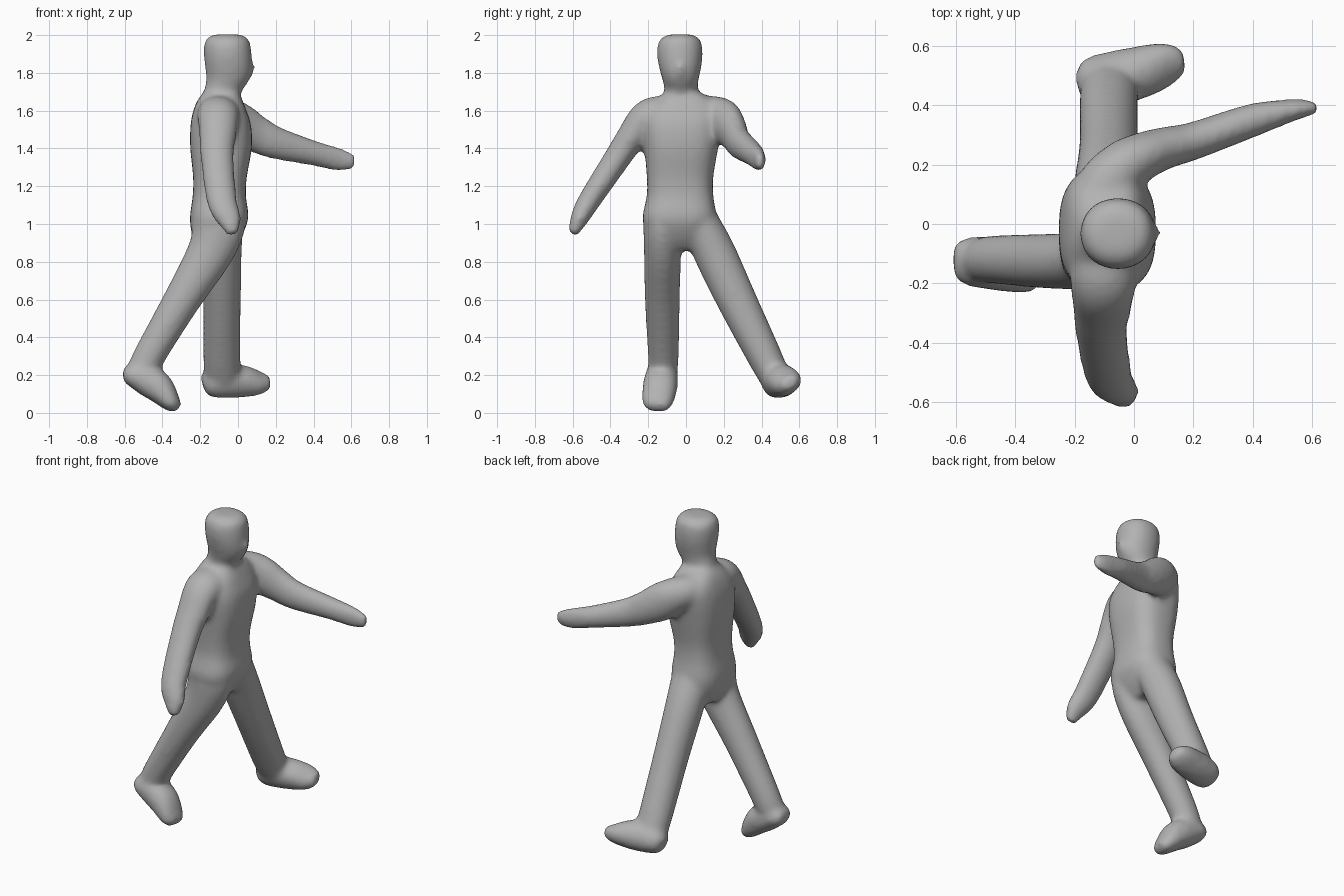
import bpy, bmesh, math
from mathutils import Vector

if "Cube" in bpy.data.objects:
    bpy.data.objects.remove(bpy.data.objects["Cube"], do_unlink=True)

SIDES, STEPS = 28, 5
X, Y, Z = (1, 0, 0), (0, 1, 0), (0, 0, 1)
bm = bmesh.new()


def catmull(p0, p1, p2, p3, t):
    return [0.5 * (2 * b + (c - a) * t + (2 * a - 5 * b + 4 * c - d) * t * t
                   + (3 * b - a - 3 * c + d) * t ** 3)
            for a, b, c, d in zip(p0, p1, p2, p3)]


def limb(keys, side, power=2.0, axis=None):
    """Loft rounded sections (x, y, z, half along side, half across) along a smooth path."""
    n = len(keys)
    rows = []
    for i in range(n - 1):
        quad = (keys[max(i - 1, 0)], keys[i], keys[i + 1], keys[min(i + 2, n - 1)])
        rows += [catmull(*quad, s / STEPS) for s in range(STEPS)]
    rows.append(keys[-1])
    rings = []
    for i, r in enumerate(rows):
        ahead, behind = rows[min(i + 1, len(rows) - 1)], rows[max(i - 1, 0)]
        t = Vector(axis) if axis else (Vector(ahead[:3]) - Vector(behind[:3])).normalized()
        u = Vector(side)
        u = (u - t * u.dot(t)).normalized()
        v = t.cross(u)
        ring = []
        for k in range(SIDES):
            a = 2 * math.pi * k / SIDES
            c, s = math.cos(a), math.sin(a)
            c = math.copysign(abs(c) ** (2 / power), c)
            s = math.copysign(abs(s) ** (2 / power), s)
            ring.append(bm.verts.new(Vector(r[:3]) + u * c * r[3] + v * s * r[4]))
        rings.append(ring)
    for lo, hi in zip(rings, rings[1:]):
        for k in range(SIDES):
            j = (k + 1) % SIDES
            bm.faces.new((lo[k], lo[j], hi[j], hi[k]))
    bm.faces.new(rings[0][::-1])
    bm.faces.new(rings[-1])


def upright(rows, power):
    """Loft level sections given as (z, x min, x max, y min, y max)."""
    limb([((a + b) / 2, (c + d) / 2, z, (b - a) / 2, (d - c) / 2)
          for z, a, b, c, d in rows], X, power, Z)


# Torso
upright([(0.86, -.20, -.04, -.12, .06), (0.93, -.24, .015, -.20, .13),
         (1.03, -.255, .055, -.23, .16), (1.15, -.24, .042, -.208, .145),
         (1.25, -.238, .047, -.208, .145), (1.40, -.253, .073, -.22, .17),
         (1.52, -.252, .07, -.23, .19), (1.60, -.237, .045, -.21, .19),
         (1.66, -.212, .022, -.15, .14), (1.70, -.18, .005, -.11, .07)], 2.7)

# Neck and head
upright([(1.62, -.18, .01, -.11, .06), (1.70, -.18, .02, -.112, .06),
         (1.76, -.168, .06, -.124, .066), (1.81, -.172, .074, -.138, .077),
         (1.88, -.18, .074, -.152, .088), (1.95, -.18, .066, -.150, .085),
         (1.985, -.163, .05, -.13, .068), (2.004, -.125, .01, -.09, .03)], 2.1)

# Slight ridge of the face
limb([(-.02, -.03, 1.84, .065, .07), (.04, -.03, 1.825, .045, .055),
      (.086, -.028, 1.81, .014, .025)], Y)

# Right arm, hanging out to the side
limb([(-.105, -.06, 1.605, .09, .07), (-.105, -.15, 1.59, .11, .088),
      (-.105, -.22, 1.56, .108, .085), (-.108, -.29, 1.46, .098, .078),
      (-.110, -.363, 1.35, .088, .071), (-.085, -.514, 1.12, .080, .060),
      (-.045, -.568, 1.02, .064, .047), (-.03, -.598, .945, .03, .025)], X)

# Left arm, reaching forward
limb([(-.105, .03, 1.605, .07, .085), (-.10, .12, 1.59, .092, .097),
      (-.04, .19, 1.56, .108, .09), (.02, .225, 1.52, .114, .082),
      (.10, .255, 1.475, .10, .072), (.20, .28, 1.43, .087, .064),
      (.40, .35, 1.375, .067, .057), (.54, .385, 1.34, .061, .037),
      (.618, .393, 1.33, .038, .023)], Z)

# Right leg, trailing
limb([(-.09, -.10, 1.20, .11, .08), (-.10, -.122, 1.02, .143, .10),
      (-.142, -.125, .86, .124, .098), (-.295, -.125, .60, .099, .093),
      (-.47, -.12, .30, .085, .082), (-.51, -.125, .20, .085, .075)], X)

# Left leg, planted wide
limb([(-.09, .01, 1.20, .10, .08), (-.09, .06, 1.04, .12, .10),
      (-.09, .15, .85, .110, .112), (-.085, .267, .60, .100, .106),
      (-.085, .415, .30, .099, .092), (-.08, .48, .17, .10, .08)], X)

# Right foot, toe down
limb([(-.61, -.125, .20, .05, .03), (-.575, -.125, .20, .078, .057),
      (-.51, -.13, .187, .088, .08), (-.425, -.137, .138, .092, .083),
      (-.355, -.152, .058, .083, .053), (-.317, -.16, .026, .055, .030)], Y, 2.2)

# Left foot, rolled with the leg
limb([(-.185, .48, .145, .05, .045), (-.15, .483, .155, .08, .072),
      (-.08, .49, .168, .09, .088), (.02, .512, .168, .088, .084),
      (.11, .54, .160, .078, .058), (.170, .55, .163, .045, .032)], (0, .87, .49), 2.2)

bmesh.ops.recalc_face_normals(bm, faces=bm.faces[:])
mesh = bpy.data.meshes.new("walking_figure")
bm.to_mesh(mesh)
bm.free()
body = bpy.data.objects.new("walking_figure", mesh)
bpy.context.collection.objects.link(body)
bpy.context.view_layer.objects.active = body
body.select_set(True)

# Fuse the parts into one soft skin
fuse = body.modifiers.new("fuse", "REMESH")
fuse.mode = "VOXEL"
fuse.voxel_size = 0.015
soften = body.modifiers.new("soften", "SMOOTH")
soften.factor = 0.5
soften.iterations = 12
for name in ("fuse", "soften"):
    bpy.ops.object.modifier_apply(modifier=name)

# Plain grey finish
grey = bpy.data.materials.new("plain_grey")
grey.use_nodes = True
colour = (0.45, 0.45, 0.45, 1)
grey.diffuse_color = colour
grey.node_tree.nodes["Principled BSDF"].inputs["Base Color"].default_value = colour
body.data.materials.clear()
body.data.materials.append(grey)
bpy.ops.object.shade_smooth()
